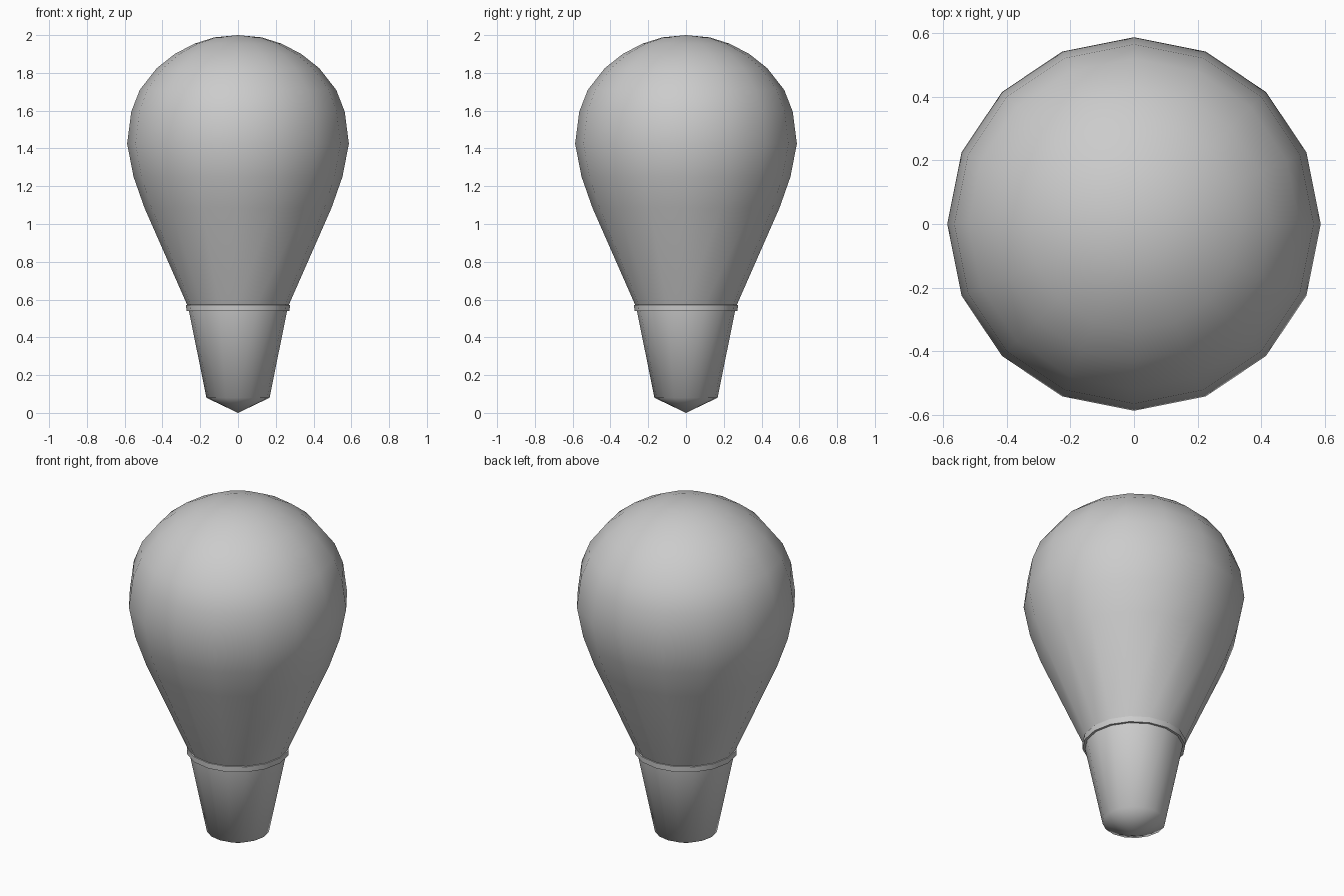
import bpy, bmesh, math

cube = bpy.data.objects.get("Cube")
if cube:
    bpy.data.objects.remove(cube, do_unlink=True)

SIDES = 16

grey = bpy.data.materials.new("plain_grey")
grey.use_nodes = True
colour = (0.6, 0.6, 0.6, 1)
grey.diffuse_color = colour
grey.node_tree.nodes["Principled BSDF"].inputs["Base Color"].default_value = colour


def lathe(name, profile, closed=False):
    """Spin a (radius, height) profile about z; radius 0 makes a pole."""
    bm = bmesh.new()
    rings = []
    for r, z in profile:
        count = SIDES if r > 0 else 1
        rings.append([bm.verts.new((r * math.cos(math.tau * i / SIDES),
                                    r * math.sin(math.tau * i / SIDES), z))
                      for i in range(count)])
    pairs = list(zip(rings, rings[1:]))
    if closed:
        pairs.append((rings[-1], rings[0]))
    for a, b in pairs:
        for i in range(SIDES):
            j = (i + 1) % SIDES
            corners = [a[i % len(a)], a[j % len(a)], b[j % len(b)], b[i % len(b)]]
            bm.faces.new(list(dict.fromkeys(corners)))
    bmesh.ops.recalc_face_normals(bm, faces=bm.faces)
    mesh = bpy.data.meshes.new(name)
    bm.to_mesh(mesh)
    bm.free()
    mesh.materials.append(grey)
    mesh.shade_smooth()
    obj = bpy.data.objects.new(name, mesh)
    bpy.context.collection.objects.link(obj)
    return obj


# Rounded glass envelope, from neck to crown
lathe("glass_bulb", [
    (0.26, 0.55), (0.275, 0.585), (0.495, 1.085), (0.553, 1.25), (0.587, 1.425),
    (0.565, 1.595), (0.52, 1.71), (0.43, 1.825), (0.335, 1.9), (0.23, 1.955),
    (0.125, 1.988), (0, 2)])

# Tapered base with a pointed contact
lathe("screw_base", [(0, 0), (0.167, 0.08), (0.26, 0.54), (0.262, 0.56)])

# Thin collar where the glass meets the base
collar = lathe("collar", [(0.25, 0.54), (0.273, 0.54), (0.275, 0.572), (0.25, 0.575)],
               closed=True)
bpy.ops.object.select_all(action='DESELECT')
collar.select_set(True)
bpy.context.view_layer.objects.active = collar
bpy.ops.object.shade_smooth_by_angle(angle=math.radians(35))
